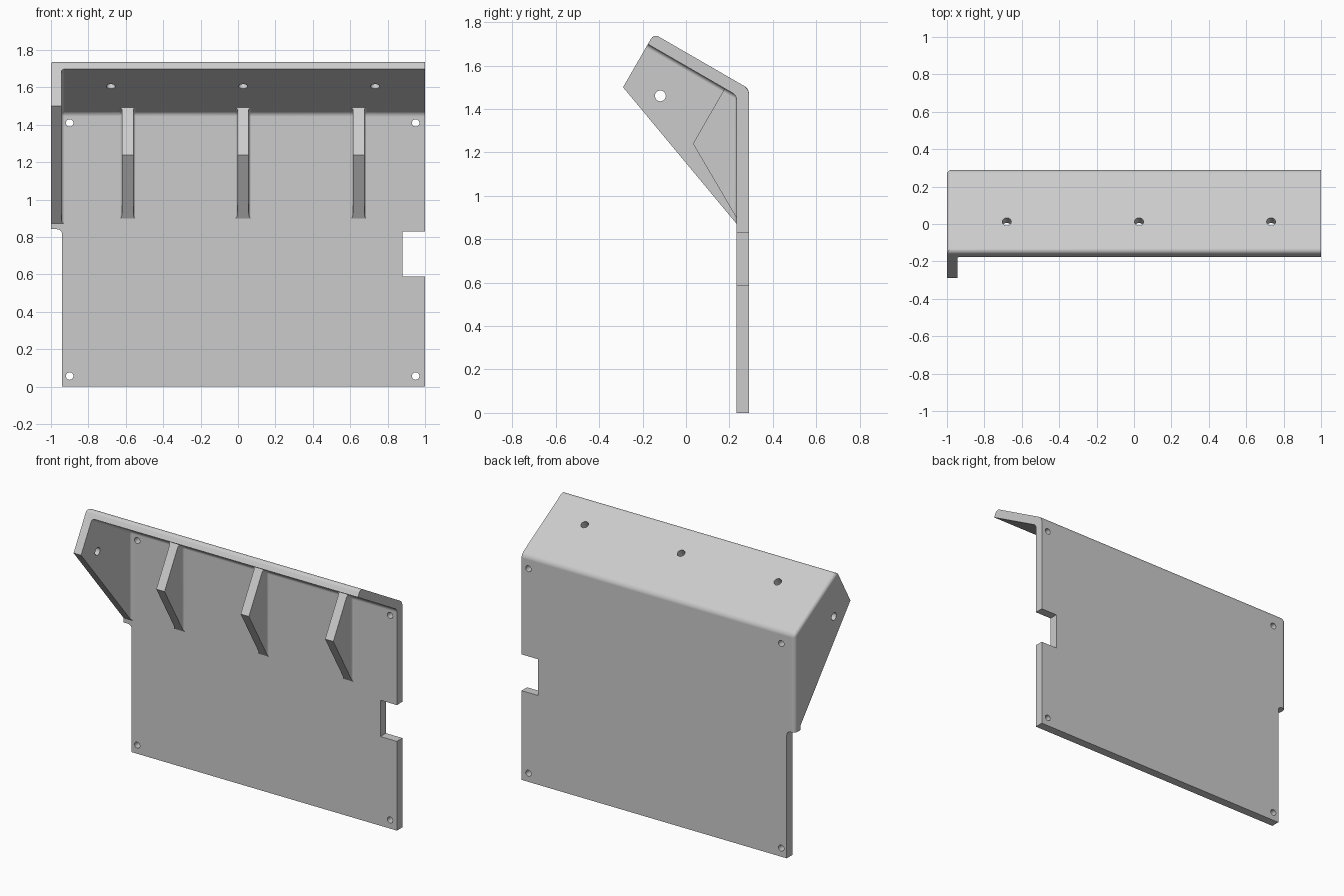
import bpy, bmesh, math
from mathutils import Vector, Matrix

cube = bpy.data.objects.get("Cube")
if cube:
    bpy.data.objects.remove(cube, do_unlink=True)

grey = bpy.data.materials.new("plain grey")
grey.use_nodes = True
grey.diffuse_color = (0.6, 0.6, 0.6, 1)
grey.node_tree.nodes["Principled BSDF"].inputs["Base Color"].default_value = (0.6, 0.6, 0.6, 1)


def finish(bm, name):
    bmesh.ops.recalc_face_normals(bm, faces=bm.faces)
    mesh = bpy.data.meshes.new(name)
    bm.to_mesh(mesh)
    bm.free()
    mesh.materials.append(grey)
    obj = bpy.data.objects.new(name, mesh)
    bpy.context.collection.objects.link(obj)
    return obj


def prism(name, profile, x0, x1, rounded=None, radius=0.02):
    """Extrude a (y, z) profile along x; round the edges the rule picks."""
    bm = bmesh.new()
    face = bm.faces.new([bm.verts.new((x0, y, z)) for y, z in profile])
    ext = bmesh.ops.extrude_face_region(bm, geom=[face])
    moved = [v for v in ext["geom"] if isinstance(v, bmesh.types.BMVert)]
    bmesh.ops.translate(bm, verts=moved, vec=(x1 - x0, 0, 0))
    bmesh.ops.recalc_face_normals(bm, faces=bm.faces)
    if rounded:
        edges = [e for e in bm.edges if rounded(*[v.co for v in e.verts])]
        bmesh.ops.bevel(bm, geom=edges, offset=radius, segments=5, profile=0.5, affect='EDGES')
    return finish(bm, name)


def rod(name, centre, axis, radius, length=0.2):
    bm = bmesh.new()
    turn = Vector((0, 0, 1)).rotation_difference(Vector(axis)).to_matrix().to_4x4()
    bmesh.ops.create_cone(bm, cap_ends=True, segments=24, radius1=radius, radius2=radius,
                          depth=length, matrix=Matrix.Translation(centre) @ turn)
    return finish(bm, name)


def combine(target, tool, operation='DIFFERENCE'):
    mod = target.modifiers.new(operation.title(), 'BOOLEAN')
    mod.operation, mod.object, mod.solver = operation, tool, 'EXACT'
    bpy.ops.object.select_all(action='DESELECT')
    bpy.context.view_layer.objects.active = target
    target.select_set(True)
    bpy.ops.object.modifier_apply(modifier=mod.name)
    bpy.data.objects.remove(tool, do_unlink=True)


BACK, FRONT = 0.29, 0.232          # faces of the upright plate
LEFT_IN = -0.945                   # inner face of the side gusset
RIDGE, PEAK = (BACK, 1.493), (-0.148, 1.746)
CORNER = (FRONT, 1.463)            # under the sloping flange


def near(p, point):
    return abs(p.y - point[0]) < 1e-4 and abs(p.z - point[1]) < 1e-4


def outer_edge(a, b):
    """Ridge, peak, and the outer end's back and top edges."""
    on = [near(p, RIDGE) or near(p, PEAK) for p in (a, b)]
    if all(on):
        return a.x < 0 or b.x < 0
    return a.x < 0 and b.x < 0 and any(near(p, RIDGE) for p in (a, b))


def bay(x0, x1, shift=0.0, ends=(True, True)):
    """Open space in front of the plate and below the flange, with fillets."""
    cy, cz = CORNER[0] + shift, CORNER[1]
    profile = [(cy, 0.6), (cy, cz), (cy - 0.8, cz + 0.8 * math.tan(math.radians(30))),
               (-0.9, 0.6)]

    def inner(a, b):
        if abs(a.x - b.x) > 1e-4:
            return near(a, (cy, cz))
        touches = near(a, (cy, cz)) or near(b, (cy, cz))
        return touches and ends[0 if abs(a.x - x0) < 1e-4 else 1]

    return prism("bay_cutter", profile, x0, x1, inner, 0.018)


# Solid hull, hollowed to leave plate, flange and side gusset
body = prism("mounting_bracket",
             [(BACK, 0), RIDGE, PEAK, (-0.29, 1.50), (FRONT, 0.872), (FRONT, 0)],
             -1, 1, outer_edge, 0.025)
combine(body, bay(LEFT_IN, 1.2, ends=(True, False)))

# Step below the gusset, with a rounded inside corner
bm = bmesh.new()
r = 0.028
outline = [(-1.2, -0.2), (-0.94, -0.2)]
for i in range(7):
    t = i * math.pi / 12
    outline.append((-0.94 - r + r * math.cos(t), 0.842 - r + r * math.sin(t)))
# Mirror the arc so that material stays in the corner
outline = outline[:2] + [(-0.94 - r + r * math.cos(i * math.pi / 12),
                          0.842 - r + r * math.sin(i * math.pi / 12)) for i in range(7)]
outline.append((-1.2, 0.842))
face = bm.faces.new([bm.verts.new((x, 0.1, z)) for x, z in outline])
ext = bmesh.ops.extrude_face_region(bm, geom=[face])
bmesh.ops.translate(bm, vec=(0, 0.4, 0),
                    verts=[v for v in ext["geom"] if isinstance(v, bmesh.types.BMVert)])
combine(body, finish(bm, "step_cutter"))

# Notch in the plate's edge
combine(body, prism("notch_cutter", [(0.1, 0.59), (0.5, 0.59), (0.5, 0.83), (0.1, 0.83)],
                    0.88, 1.2))

# Stiffening ribs with filleted roots
for x in (-0.59, 0.027, 0.645):
    rib = prism("rib", [(0.255, 0.86), (0.032, 1.24), (0.187, 1.509), (0.255, 1.47)],
                x - 0.06, x + 0.06)
    combine(rib, bay(x - 0.3, x - 0.03, 0.002, (False, True)))
    combine(rib, bay(x + 0.03, x + 0.3, 0.002, (True, False)))
    combine(body, rib, 'UNION')

# Screw holes: plate corners, flange, gusset
for x in (-0.9, 0.95):
    for z in (0.057, 1.41):
        combine(body, rod("hole_cutter", (x, 0.26, z), (0, 1, 0), 0.02))
for x in (-0.68, 0.027, 0.733):
    combine(body, rod("hole_cutter", (x, 0.0, 1.632), (0, 0.5, 0.866), 0.024))
combine(body, rod("hole_cutter", (-0.97, -0.118, 1.46), (1, 0, 0), 0.025))

# Smooth fillets, crisp edges
bpy.ops.object.select_all(action='DESELECT')
bpy.context.view_layer.objects.active = body
body.select_set(True)
bpy.ops.object.shade_smooth_by_angle(angle=math.radians(30))
weighted = body.modifiers.new("Weighted Normal", 'WEIGHTED_NORMAL')
weighted.keep_sharp = True
